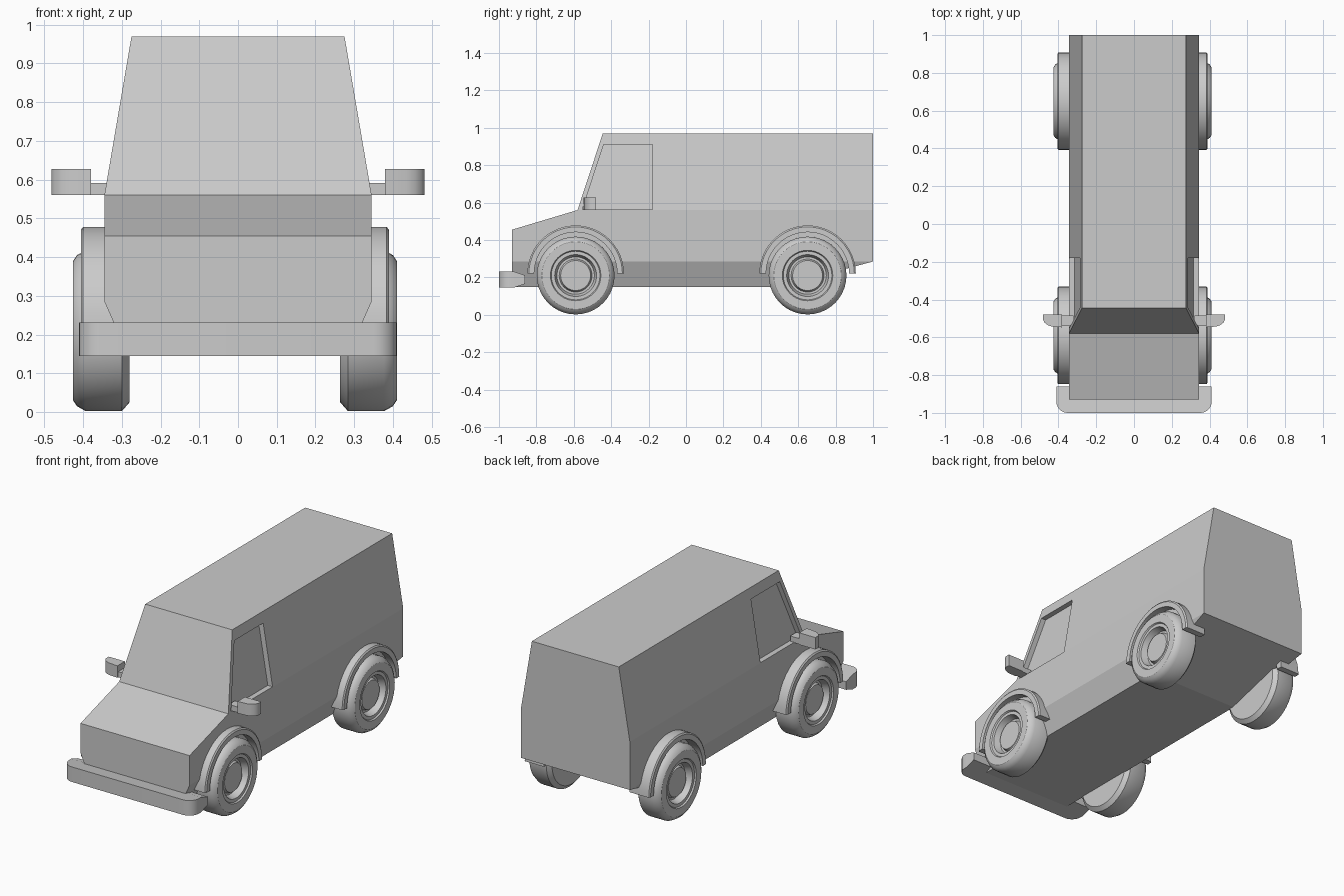
import bpy, bmesh, math
from mathutils import Vector

cube = bpy.data.objects.get("Cube")
if cube:
    bpy.data.objects.remove(cube)

grey = bpy.data.materials.new("plain grey")
grey.use_nodes = True
colour = (0.6, 0.6, 0.6, 1)
grey.diffuse_color = colour
grey.node_tree.nodes["Principled BSDF"].inputs["Base Color"].default_value = colour

SHIFT = -0.008                     # wheels and arches sit slightly off centre
AXLES = {"front": -0.59, "rear": 0.65}
SIDES = {"left": 1, "right": -1}


def finish(name, bm, smooth=None):
    bmesh.ops.recalc_face_normals(bm, faces=bm.faces)
    mesh = bpy.data.meshes.new(name)
    bm.to_mesh(mesh)
    bm.free()
    mesh.materials.append(grey)
    if smooth:
        mesh.polygons.foreach_set("use_smooth", [True] * len(mesh.polygons))
        mesh.set_sharp_from_angle(angle=math.radians(smooth))
    obj = bpy.data.objects.new(name, mesh)
    bpy.context.collection.objects.link(obj)
    return obj


def prism(outline, low, high, place):
    """Extrude a 2D outline; place(a, b, level) gives the 3D point."""
    bm = bmesh.new()
    rings = [[bm.verts.new(place(a, b, t)) for a, b in outline] for t in (low, high)]
    n = len(outline)
    for i in range(n):
        j = (i + 1) % n
        bm.faces.new((rings[0][i], rings[0][j], rings[1][j], rings[1][i]))
    bm.faces.new(rings[0])
    bm.faces.new(rings[1])
    return bm


def sweep(profile, centre, side, steps, turn):
    """Turn an (x, radius) loop about an axle; a part turn gets end caps."""
    bm = bmesh.new()
    full = turn > 6
    rings = []
    for k in range(steps + (not full)):
        a = turn * k / steps
        rings.append([bm.verts.new((side * x + SHIFT, centre[0] + r * math.cos(a),
                                    centre[1] + r * math.sin(a))) for x, r in profile])
    n = len(profile)
    for k in range(steps):
        one, two = rings[k], rings[(k + 1) % len(rings)]
        for i in range(n if not full else n - 1):
            j = (i + 1) % n
            bm.faces.new((one[i], one[j], two[j], two[i]))
    if full:
        bm.faces.new([r[0] for r in rings])
        bm.faces.new([r[-1] for r in rings])
    else:
        bm.faces.new(rings[0])
        bm.faces.new(rings[-1])
    return bm


def half_width(z):
    """Body half width: sill chamfer, upright flank, leaning upper side."""
    if z < 0.285:
        return 0.345 - 0.06 * (0.285 - z) / 0.135
    return 0.345 - 0.07 * max(0, z - 0.56) / 0.41


# Body shell from its side profile, narrowed by height
side_profile = [(-0.93, 0.15), (0.5, 0.15), (1, 0.285), (1, 0.97),
                (-0.445, 0.97), (-0.58, 0.56), (-0.93, 0.455)]
bm = prism(side_profile, -1, 1, lambda y, z, x: (x, y, z))
for level in (0.285, 0.56):
    bmesh.ops.bisect_plane(bm, geom=bm.verts[:] + bm.edges[:] + bm.faces[:], dist=1e-5,
                           plane_co=(0, 0, level), plane_no=(0, 0, 1))
for v in bm.verts:
    v.co.x = math.copysign(half_width(v.co.z), v.co.x)
body = finish("van_body", bm)

# Recessed cab windows
window = [(-0.555, 0.562), (-0.18, 0.562), (-0.18, 0.91), (-0.44, 0.91)]
for label, s in SIDES.items():
    cutter = finish(label + "_window_cutter", prism(
        window, -0.03, 0.1, lambda y, z, d: (s * (half_width(z) + d), y, z)))
    cutter.hide_render = True
    cutter.hide_viewport = True
    cutter.display_type = 'WIRE'
    cut = body.modifiers.new(label + "_window", 'BOOLEAN')
    cut.operation = 'DIFFERENCE'
    cut.solver = 'EXACT'
    cut.object = cutter

# Front bumper with rounded corners and tapered ends
half = []
for k in range(7):
    a = math.pi / 2 * k / 6
    half.append((0.351 + 0.06 * math.sin(a), -0.94 - 0.06 * math.cos(a)))
half += [(0.411, -0.92), (0.411, -0.86)]
outline = half + [(-x, y) for x, y in reversed(half)]
taper = lambda y: 0.02 if y > -0.9 else 0
finish("front_bumper", prism(
    outline, -1, 1, lambda x, y, t: (x, y, 0.188 + t * (0.043 - taper(y)))), 35)

# Door mirrors: rounded housing on a short arm
housing = [(0.38, -0.48), (0.482, -0.48), (0.482, -0.505), (0.474, -0.522),
           (0.457, -0.535), (0.435, -0.543), (0.38, -0.547)]
arm = [(0.32, -0.485), (0.385, -0.485), (0.385, -0.54), (0.32, -0.54)]
for label, s in SIDES.items():
    put = lambda x, y, z: (s * x, y, z)
    finish(label + "_mirror", prism(housing, 0.56, 0.628, put), 35)
    finish(label + "_mirror_arm", prism(arm, 0.56, 0.592, put))

# Wheels with dished rims, and the arches over them
wheel = [(0.272, 0.185), (0.292, 0.208), (0.385, 0.208), (0.408, 0.195), (0.418, 0.18),
         (0.418, 0.135), (0.41, 0.13), (0.41, 0.112), (0.372, 0.1), (0.372, 0.088),
         (0.392, 0.08)]
arch = [(0.27, 0.222), (0.27, 0.258), (0.392, 0.258), (0.398, 0.25), (0.398, 0.222)]
for end, y in AXLES.items():
    for label, s in SIDES.items():
        finish(f"{end}_{label}_wheel", sweep(wheel, (y, 0.21), s, 40, math.tau), 30)
        finish(f"{end}_{label}_arch", sweep(arch, (y, 0.22), s, 24, math.pi), 30)
